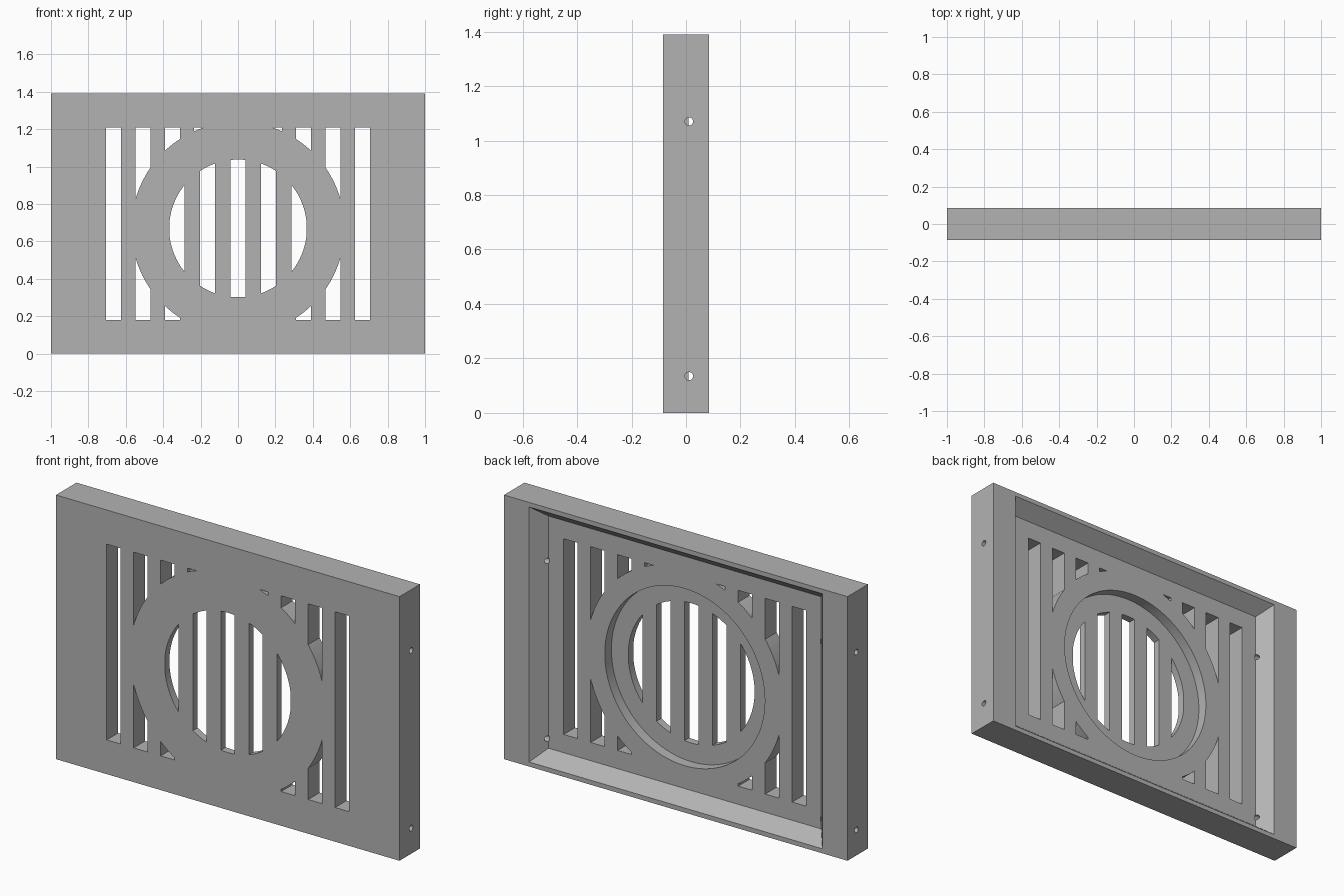
import bpy
import bmesh
from mathutils import Matrix, Vector

if "Cube" in bpy.data.objects:
    bpy.data.objects.remove(bpy.data.objects["Cube"], do_unlink=True)

W, H, D = 1.0, 1.39, 0.085          # half width, height, half depth
MID = 0.67                          # height of the round opening
PLATE_BACK = 0.01
SLOT_LOW, SLOT_HIGH = 0.18, 1.21

grey = bpy.data.materials.new("plain_grey")
grey.use_nodes = True
colour = (0.45, 0.45, 0.45, 1)
grey.diffuse_color = colour
grey.node_tree.nodes["Principled BSDF"].inputs["Base Color"].default_value = colour


def make_object(name, bm):
    bmesh.ops.recalc_face_normals(bm, faces=bm.faces)
    mesh = bpy.data.meshes.new(name)
    bm.to_mesh(mesh)
    bm.free()
    obj = bpy.data.objects.new(name, mesh)
    bpy.context.collection.objects.link(obj)
    return obj


def add_box(bm, x, y, z):
    """Box from (low, high) pairs."""
    spans = (x, y, z)
    centre = Vector([sum(s) / 2 for s in spans])
    size = [s[1] - s[0] for s in spans]
    bmesh.ops.create_cube(bm, size=1, matrix=Matrix.Translation(centre) @ Matrix.Diagonal((*size, 1)))


def cylinder(name, radius, low, high, axis="Y", spots=((0, MID),), segments=96):
    bm = bmesh.new()
    for a, b in spots:
        mid = (low + high) / 2
        place = (a, mid, b) if axis == "Y" else (mid, a, b)
        turn = Matrix.Rotation(1.5707963, 4, "X" if axis == "Y" else "Y")
        bmesh.ops.create_cone(bm, cap_ends=True, segments=segments, radius1=radius, radius2=radius,
                              depth=high - low, matrix=Matrix.Translation(place) @ turn)
    return make_object(name, bm)


def slots(name, centres):
    bm = bmesh.new()
    for x in centres:
        add_box(bm, (x - 0.04, x + 0.04), (-0.2, 0.2), (SLOT_LOW, SLOT_HIGH))
    return make_object(name, bm)


def combine(target, cutter, operation="DIFFERENCE"):
    """Apply a boolean and discard the cutter."""
    cutter.hide_render = True
    mod = target.modifiers.new("cut", "BOOLEAN")
    mod.operation, mod.solver, mod.object = operation, "EXACT", cutter
    bpy.context.view_layer.update()
    graph = bpy.context.evaluated_depsgraph_get()
    mesh = bpy.data.meshes.new_from_object(target.evaluated_get(graph))
    target.modifiers.clear()
    target.data = mesh
    bpy.data.objects.remove(cutter, do_unlink=True)


# Solid block
bm = bmesh.new()
add_box(bm, (-W, W), (-D, D), (0, H))
panel = make_object("vent_panel", bm)

# Rear recess with sloping walls
bm = bmesh.new()
loops = []
for y in (PLATE_BACK, D + 0.02):
    grow = 0.8 * (y - PLATE_BACK)
    x, low, high = 0.794 + grow, 0.084 - grow, H - 0.084 + grow
    loops.append([bm.verts.new((px, y, pz)) for px, pz in ((-x, low), (x, low), (x, high), (-x, high))])
for loop in loops:
    bm.faces.new(loop)
for i in range(4):
    j = (i + 1) % 4
    bm.faces.new((loops[0][i], loops[0][j], loops[1][j], loops[1][i]))
combine(panel, make_object("recess_cutter", bm))

# Round seat in the back of the plate
combine(panel, cylinder("seat_cutter", 0.466, -0.045, 0.2))

# Outer slots stop at the solid ring
outer = slots("outer_slots", [s * x for x in (0.195, 0.351, 0.508, 0.665) for s in (-1, 1)])
combine(outer, cylinder("ring_guard", 0.57, -0.3, 0.3))
combine(panel, outer)

# Inner slots fill the round opening
inner = slots("inner_slots", [0.163 * i for i in range(-2, 3)])
combine(inner, cylinder("opening_guard", 0.368, -0.3, 0.3), "INTERSECT")
combine(panel, inner)

# Screw holes through both side walls
for low, high in ((-1.1, -0.79), (0.79, 1.1)):
    combine(panel, cylinder("screw_cutter", 0.015, low, high, "X", ((0.011, 0.135), (0.011, 1.07)), 24))

panel.data.materials.clear()
panel.data.materials.append(grey)
for face in panel.data.polygons:
    face.material_index = 0

bpy.ops.object.select_all(action="DESELECT")
panel.select_set(True)
bpy.context.view_layer.objects.active = panel
bpy.ops.object.shade_smooth_by_angle(angle=0.5)
